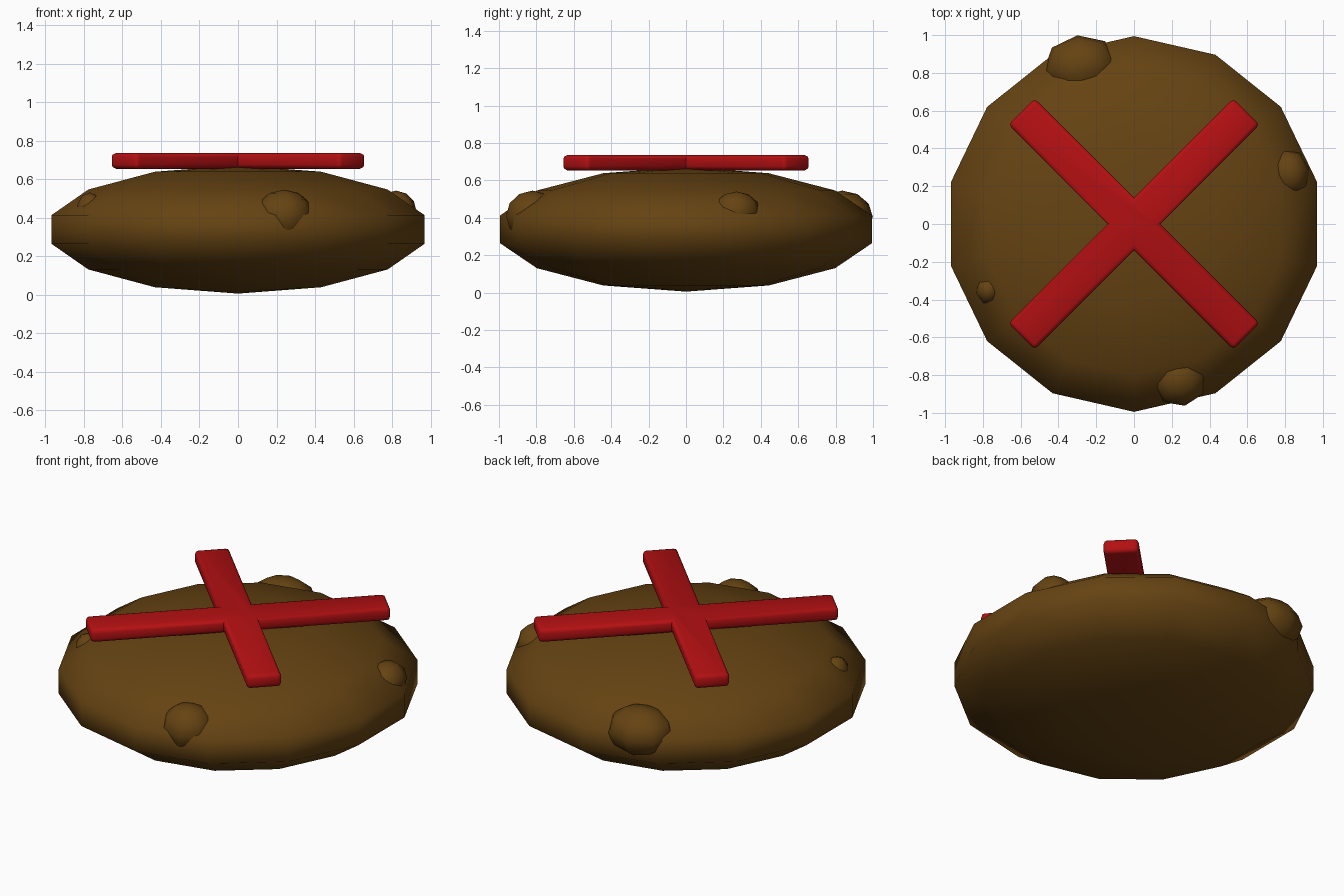
import bpy
import bmesh
import math
from mathutils import Matrix

if "Cube" in bpy.data.objects:
    bpy.data.objects.remove(bpy.data.objects["Cube"])


def material(name, rgb):
    m = bpy.data.materials.new(name)
    m.diffuse_color = (*rgb, 1)
    m.use_nodes = True
    m.node_tree.nodes["Principled BSDF"].inputs["Base Color"].default_value = m.diffuse_color
    return m


brown = material("earth brown", (0.13, 0.056, 0.006))
red = material("marker red", (0.45, 0.005, 0.006))


def finish(bm, name, mat):
    bmesh.ops.recalc_face_normals(bm, faces=bm.faces)
    for f in bm.faces:
        f.smooth = True
    me = bpy.data.meshes.new(name)
    bm.to_mesh(me)
    bm.free()
    me.materials.append(mat)
    ob = bpy.data.objects.new(name, me)
    bpy.context.collection.objects.link(ob)
    return ob


def blob(name, centre, size, segments, rings, turn=0):
    bm = bmesh.new()
    bmesh.ops.create_uvsphere(bm, u_segments=segments, v_segments=rings, radius=1)
    bm.transform(Matrix.Translation(centre) @ Matrix.Rotation(turn, 4, 'Z')
                 @ Matrix.Diagonal((*size, 1)))
    return finish(bm, name, brown)


# Flattened earth mound
blob("mound", (0, 0, 0.338), (1.02, 1.02, 0.333), 14, 7)

# Clods half buried around the rim
blob("clod_back", (-0.28, 0.835, 0.405), (0.20, 0.165, 0.14), 8, 6, 0.12)
blob("clod_front", (0.24, -0.82, 0.41), (0.155, 0.145, 0.135), 8, 6, 0.2)
blob("clod_right", (0.82, 0.27, 0.43), (0.11, 0.13, 0.11), 8, 6, 0.2)
blob("clod_left", (-0.77, -0.35, 0.44), (0.07, 0.08, 0.09), 7, 5)

# Flat X lying on the crown: plus outline, raised, bevelled, turned 45 degrees
bm = bmesh.new()
w, r = 0.098, 0.842
outline = []
for i in range(4):
    turn = Matrix.Rotation(i * math.pi / 2, 3, 'Z')
    for p in ((r, -w, 0), (r, w, 0), (w, w, 0)):
        outline.append(bm.verts.new(turn @ Matrix.Translation(p).translation))
base = bm.faces.new(outline)
top = bmesh.ops.extrude_face_region(bm, geom=[base])["geom"]
bmesh.ops.translate(bm, vec=(0, 0, 0.083),
                    verts=[v for v in top if isinstance(v, bmesh.types.BMVert)])
bm.faces.ensure_lookup_table()
bmesh.ops.recalc_face_normals(bm, faces=bm.faces)
bmesh.ops.bevel(bm, geom=[e for e in bm.edges if e.calc_face_angle_signed(0) > 0.5],
                offset=0.022, segments=2, profile=0.5, affect='EDGES')
bm.transform(Matrix.Translation((0, 0, 0.653)) @ Matrix.Rotation(math.pi / 4, 4, 'Z'))
cross = finish(bm, "cross_marker", red)
bpy.context.view_layer.objects.active = cross
cross.select_set(True)
bpy.ops.object.shade_smooth_by_angle(angle=math.radians(50))
